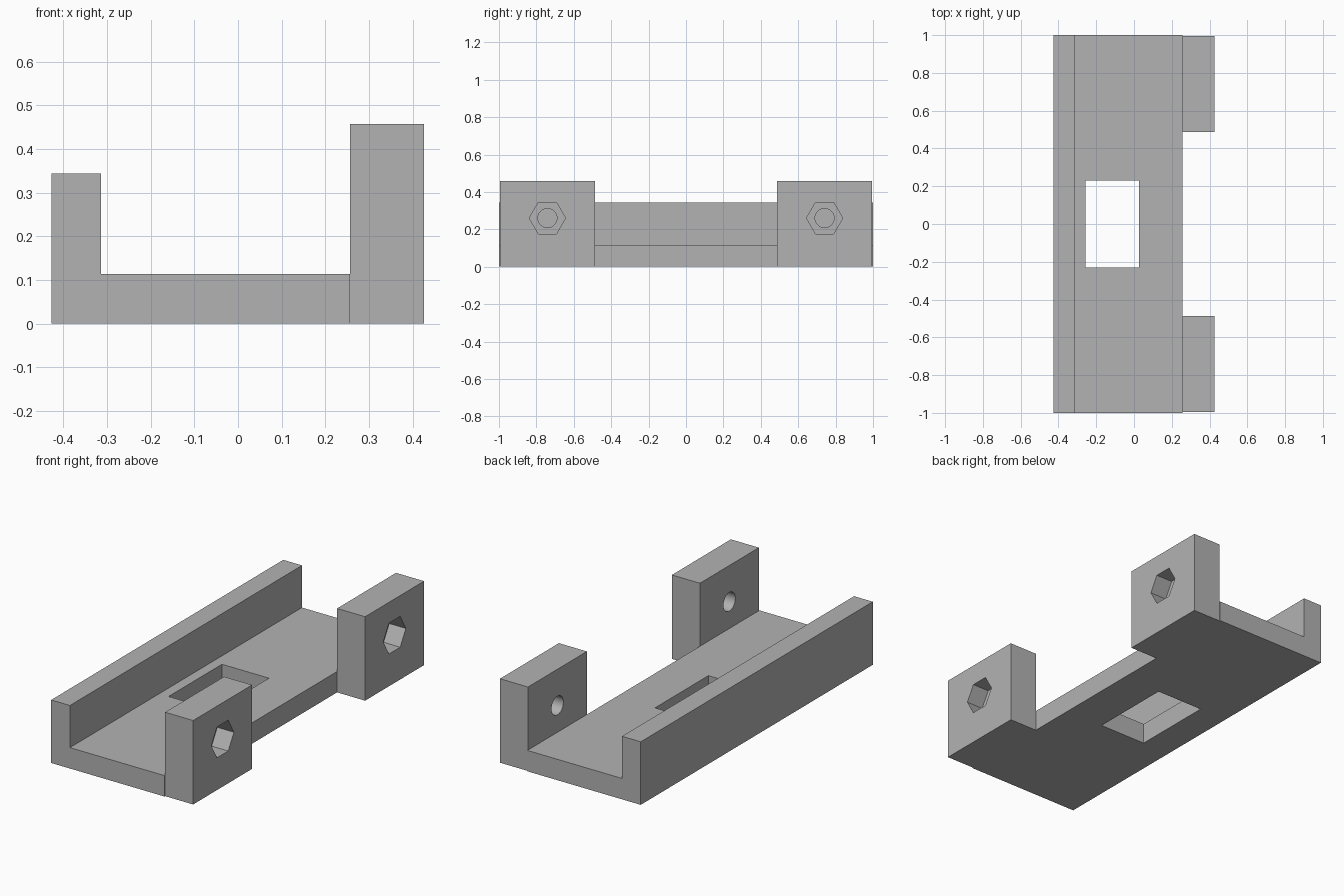
import bpy
import bmesh
import math
from mathutils import Matrix, Vector

cube = bpy.data.objects.get("Cube")
if cube:
    bpy.data.objects.remove(cube, do_unlink=True)

grey = bpy.data.materials.new("plain_grey")
grey.use_nodes = True
colour = (0.45, 0.45, 0.45, 1)
grey.diffuse_color = colour
grey.node_tree.nodes["Principled BSDF"].inputs["Base Color"].default_value = colour


def finish(name, bm):
    bmesh.ops.recalc_face_normals(bm, faces=bm.faces)
    mesh = bpy.data.meshes.new(name)
    bm.to_mesh(mesh)
    bm.free()
    mesh.materials.append(grey)
    obj = bpy.data.objects.new(name, mesh)
    bpy.context.collection.objects.link(obj)
    return obj


def box(name, low, high):
    low, high = Vector(low), Vector(high)
    bm = bmesh.new()
    place = Matrix.Translation((low + high) / 2) @ Matrix.Diagonal((*(high - low), 1))
    bmesh.ops.create_cube(bm, size=1, matrix=place)
    return finish(name, bm)


def prism(name, sides, radius, x_low, x_high, y, z):
    """Regular prism along x, with one corner pointing along y."""
    bm = bmesh.new()
    ring = [bm.verts.new((x_low, y + radius * math.cos(i * math.tau / sides),
                          z + radius * math.sin(i * math.tau / sides)))
            for i in range(sides)]
    face = bm.faces.new(ring)
    side = bmesh.ops.extrude_face_region(bm, geom=[face])["geom"]
    bmesh.ops.translate(bm, vec=(x_high - x_low, 0, 0),
                        verts=[v for v in side if isinstance(v, bmesh.types.BMVert)])
    return finish(name, bm)


def cut(obj, cutter):
    mod = obj.modifiers.new("cut", 'BOOLEAN')
    mod.operation = 'DIFFERENCE'
    mod.solver = 'EXACT'
    mod.object = cutter
    bpy.context.view_layer.objects.active = obj
    bpy.ops.object.modifier_apply(modifier=mod.name)
    bpy.data.objects.remove(cutter, do_unlink=True)


# L-shaped tray: floor plate with a long side wall
left, right, inner = -0.427, 0.257, -0.314
floor_top, wall_top = 0.114, 0.344
profile = [(left, 0), (right, 0), (right, floor_top), (inner, floor_top),
           (inner, wall_top), (left, wall_top)]
bm = bmesh.new()
end = bm.faces.new([bm.verts.new((x, -1, z)) for x, z in profile])
new = bmesh.ops.extrude_face_region(bm, geom=[end])["geom"]
bmesh.ops.translate(bm, vec=(0, 2, 0),
                    verts=[v for v in new if isinstance(v, bmesh.types.BMVert)])
tray = finish("tray", bm)

# Rectangular window through the floor
cut(tray, box("window_cutter", (-0.258, -0.23, -0.1), (0.026, 0.23, 0.2)))

# Two upright blocks, each with a bolt hole and a hexagonal nut pocket
outer, hole_z = 0.426, 0.26
for name, sign in (("front_block", -1), ("back_block", 1)):
    ys = sorted((sign * 0.487, sign * 0.995))
    block = box(name, (right, ys[0], 0), (outer, ys[1], 0.458))
    centre = sum(ys) / 2
    cut(block, prism("bolt_hole", 32, 0.051, 0.2, 0.5, centre, hole_z))
    cut(block, prism("nut_pocket", 6, 0.097, outer - 0.1, 0.5, centre, hole_z))
    # Smooth only the round bore
    bpy.ops.object.select_all(action='DESELECT')
    block.select_set(True)
    bpy.context.view_layer.objects.active = block
    bpy.ops.object.shade_smooth_by_angle(angle=math.radians(30))
